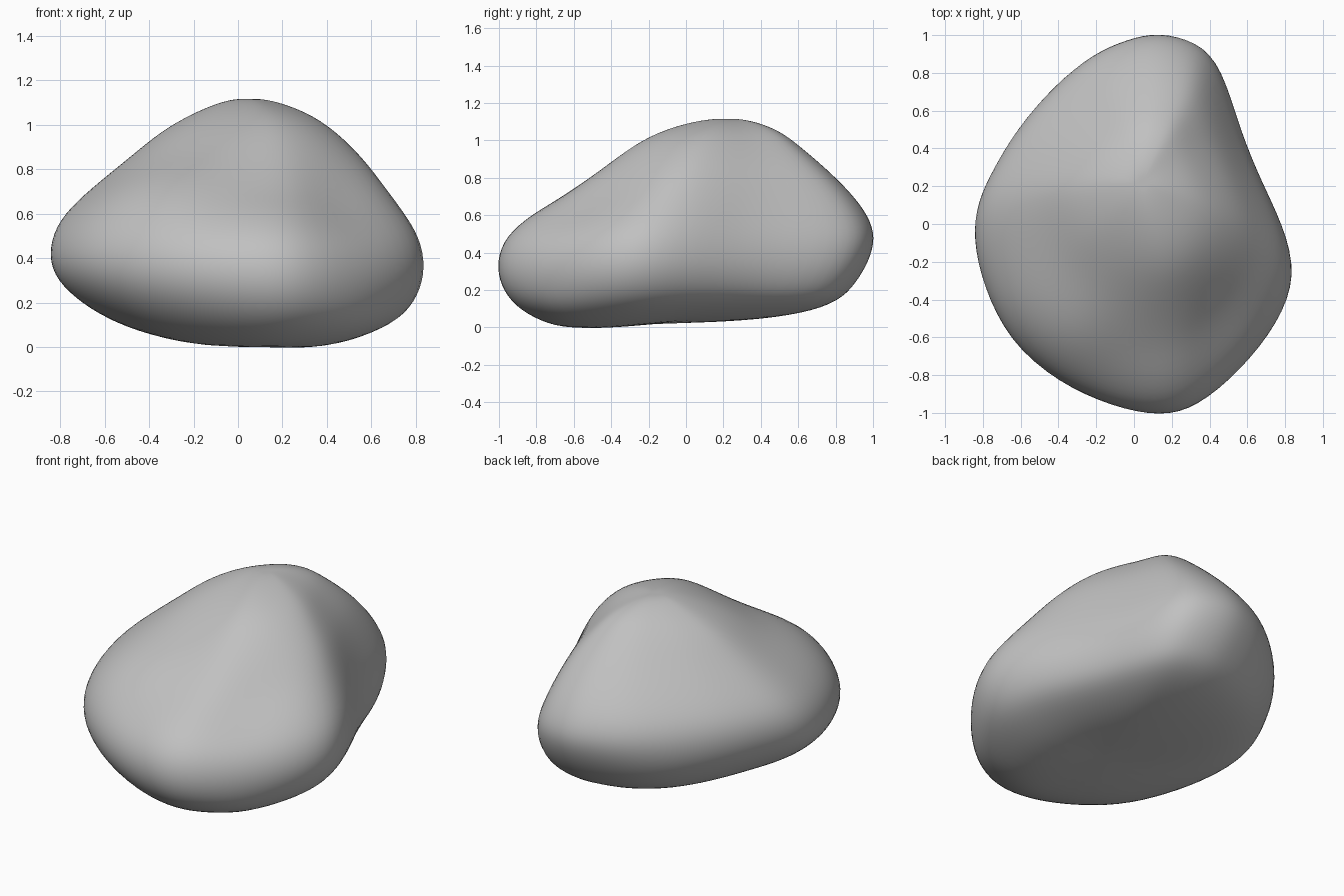
import bpy, bmesh
from math import exp
from mathutils import Vector

cube = bpy.data.objects.get("Cube")
if cube:
    bpy.data.objects.remove(cube)

# Plan outline of the boulder, anticlockwise from the back tip
OUTLINE = [(.14, 1), (-.02, .96), (-.2, .88), (-.4, .7), (-.6, .48), (-.73, .28),
           (-.82, .1), (-.84, -.08), (-.79, -.32), (-.65, -.61), (-.4, -.82),
           (-.12, -.95), (.13, -1), (.32, -.95), (.55, -.75), (.75, -.5),
           (.84, -.25), (.78, 0), (.68, .24), (.57, .5), (.46, .83), (.34, .95)]

# Height, then the left, right, front and back limits of each layer
LAYERS = [(-.01, -.25, .4, -.62, .3), (.035, -.47, .57, -.77, .6),
          (.11, -.62, .73, -.9, .8), (.22, -.75, .81, -.98, .89),
          (.35, -.83, .84, -1, .96), (.48, -.83, .81, -.95, 1),
          (.6, -.77, .74, -.81, .96), (.72, -.64, .66, -.66, .87),
          (.85, -.48, .56, -.45, .74), (.97, -.34, .43, -.25, .6),
          (1.05, -.2, .31, -.09, .5), (1.1, -.08, .18, .06, .37),
          (1.115, -.01, .1, .16, .28)]
GROWTH = 1.03  # allowance for the rounding modifier

# Soft dents and bulges: centre, push, radius
DENTS = [((.08, -.55, .62), (.01, .05, -.06), .18),   # hollow above the front lobe
         ((.4, -.42, .57), (-.03, .05, -.06), .2),    # hollow running right
         ((.25, -.12, .88), (.01, -.04, .03), .22),   # full front of the summit
         ((.2, -.8, .45), (.01, -.01, .03), .18),     # front lobe
         ((.72, -.3, .48), (.02, -.02, .03), .18),    # right lobe
         ((-.38, -.55, .6), (-.02, -.03, .06), .25),  # front left shoulder
         ((-.3, .55, .12), (-.05, .06, -.01), .35),   # full foot at the back left
         ((.45, -.62, .04), (.05, -.04, -.01), .2),   # front right foot
         ((.62, .35, .5), (-.03, -.01, 0), .25)]      # flat right flank


def sculpt(p):
    """Tilt the underside and press the dents in."""
    p = Vector(p)
    low = max(0, 1 - p.z / .35)
    p.z += low * .045 * min(1, max(0, p.y + .5) * 2)
    p.z += low * .04 * max(0, -p.x)
    for centre, push, radius in DENTS:
        p += Vector(push) * exp(-((p - Vector(centre)).length / radius) ** 2)
    return p


# Stack the layers and cap both ends
bm = bmesh.new()
rings = []
for z, x0, x1, y0, y1 in LAYERS:
    rings.append([bm.verts.new(sculpt(((x0 + x1 + GROWTH * x / .84 * (x1 - x0)) / 2,
                                       (y0 + y1 + GROWTH * y * (y1 - y0)) / 2, z)))
                  for x, y in OUTLINE])
n = len(OUTLINE)
for lower, upper in zip(rings, rings[1:]):
    for i in range(n):
        j = (i + 1) % n
        bm.faces.new((lower[i], lower[j], upper[j], upper[i]))
for ring in (rings[0], rings[-1]):
    bmesh.ops.poke(bm, faces=[bm.faces.new(ring)])
bmesh.ops.recalc_face_normals(bm, faces=bm.faces)

mesh = bpy.data.meshes.new("boulder")
bm.to_mesh(mesh)
bm.free()
boulder = bpy.data.objects.new("boulder", mesh)
bpy.context.collection.objects.link(boulder)
mesh.shade_smooth()
rounding = boulder.modifiers.new("rounding", 'SUBSURF')
rounding.levels = rounding.render_levels = 2

# Plain grey stone
stone = bpy.data.materials.new("stone grey")
stone.use_nodes = True
grey = (.53, .53, .53, 1)
stone.diffuse_color = grey
stone.node_tree.nodes["Principled BSDF"].inputs["Base Color"].default_value = grey
mesh.materials.append(stone)
